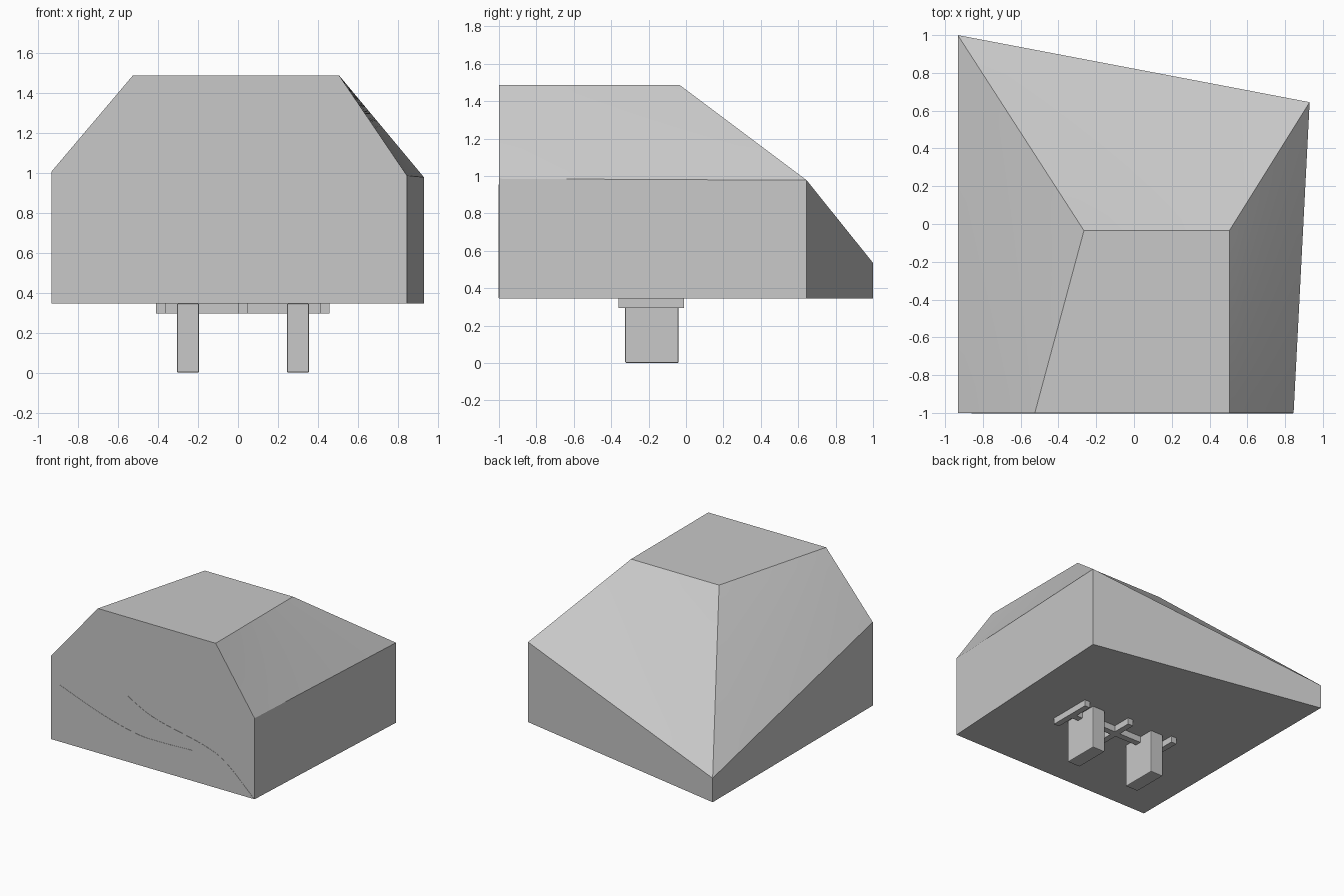
import bpy, bmesh
from math import radians
from mathutils import Vector

cube = bpy.data.objects.get("Cube")
if cube:
    bpy.data.objects.remove(cube, do_unlink=True)

# One plain grey for everything
grey = bpy.data.materials.new("plain grey")
grey.use_nodes = True
grey.diffuse_color = (0.58, 0.58, 0.58, 1)
grey.node_tree.nodes["Principled BSDF"].inputs["Base Color"].default_value = grey.diffuse_color


def finish(bm, name):
    bmesh.ops.remove_doubles(bm, verts=bm.verts, dist=0.0001)
    bmesh.ops.recalc_face_normals(bm, faces=bm.faces)
    mesh = bpy.data.meshes.new(name)
    bm.to_mesh(mesh)
    bm.free()
    mesh.materials.append(grey)
    obj = bpy.data.objects.new(name, mesh)
    bpy.context.collection.objects.link(obj)
    return obj


def box(name, lo, hi, bevel=0):
    lo, hi = Vector(lo), Vector(hi)
    bm = bmesh.new()
    bmesh.ops.create_cube(bm, size=1)
    for v in bm.verts:
        v.co = (lo + hi) / 2 + v.co * (hi - lo)
    obj = finish(bm, name)
    if bevel:
        mod = obj.modifiers.new("Soft edges", "BEVEL")
        mod.width, mod.segments = bevel, 2
    return obj


def polygon(bm, points):
    bm.faces.new([bm.verts.new(p) for p in points])


def patch(bm, a, b, c, d, steps=12):
    """Ruled sheet between the edges a-b and d-c, for twisted slopes."""
    a, b, c, d = map(Vector, (a, b, c, d))
    grid = [[bm.verts.new(a.lerp(b, i / steps).lerp(d.lerp(c, i / steps), j / steps))
             for j in range(steps + 1)] for i in range(steps + 1)]
    for i in range(steps):
        for j in range(steps):
            bm.faces.new((grid[i][j], grid[i + 1][j], grid[i + 1][j + 1], grid[i][j + 1]))


# Housing: upright walls, flat top and three twisted slopes
floor_z, roof_z = 0.345, 1.487
front_r, front_l = (-0.933, -1, 1.005), (0.845, -1, 0.985)
back_r, back_l = (-0.933, 1, 0.535), (0.93, 0.645, 0.977)
top_fr, top_fl = (-0.525, -1, roof_z), (0.505, -1, roof_z)
top_br, top_bl = (-0.265, -0.035, roof_z), (0.505, -0.035, roof_z)
eaves = [front_r, front_l, back_l, back_r]
feet = [(x, y, floor_z) for x, y, z in eaves]

bm = bmesh.new()
polygon(bm, feet)
polygon(bm, [feet[0], feet[1], front_l, top_fl, top_fr, front_r])
for i in (1, 2, 3):
    k = (i + 1) % 4
    polygon(bm, [feet[i], feet[k], eaves[k], eaves[i]])
polygon(bm, [top_fr, top_fl, top_bl, top_br])
patch(bm, top_fl, top_bl, back_l, front_l)
patch(bm, top_bl, top_br, back_r, back_l)
patch(bm, top_br, top_fr, front_r, back_r)
housing = finish(bm, "housing")
bpy.context.view_layer.objects.active = housing
housing.select_set(True)
bpy.ops.object.shade_smooth_by_angle(angle=radians(20))


# Thin wave inlay on the front face
def smooth_path(points, steps=8):
    pts = [Vector(p) for p in points]
    pts = [pts[0]] + pts + [pts[-1]]
    path = []
    for p, q, r, s in zip(pts, pts[1:], pts[2:], pts[3:]):
        for n in range(steps):
            t = n / steps
            path.append(q + (r - p) * t / 2 + (p * 2 - q * 5 + r * 4 - s) * t**2 / 2
                        + (q * 3 - p - r * 3 + s) * t**3 / 2)
    return path


edges = [
    [(0.63, 0.347), (0.5, 0.43), (0.3, 0.473), (0, 0.48), (-0.23, 0.505), (-0.5, 0.61), (-0.86, 0.795)],
    [(-0.86, 0.795), (-0.5, 0.665), (-0.2, 0.59), (0, 0.578), (0.31, 0.587)],
    [(0.31, 0.587), (0, 0.65), (-0.17, 0.74), (-0.4, 0.953)],
    [(-0.4, 0.953), (-0.2, 0.83), (0, 0.745), (0.4, 0.655), (0.6, 0.565), (0.842, 0.347)],
]
outline = [p for e in edges for p in smooth_path(e)] + [Vector(edges[-1][-1])]
bm = bmesh.new()
polygon(bm, [(p.x, -0.999, p.y) for p in outline])
sheet = bmesh.ops.extrude_face_region(bm, geom=bm.faces[:])
bmesh.ops.translate(bm, vec=(0, -0.003, 0),
                    verts=[g for g in sheet["geom"] if isinstance(g, bmesh.types.BMVert)])
finish(bm, "wave_inlay")

# Underside frame: a cross bar joining three short rails
rail_z = 0.295
box("cross_bar", (-0.4, -0.21, rail_z), (0.45, -0.16, floor_z))
for side, x in (("right", -0.41), ("middle", 0), ("left", 0.41)):
    box(side + "_rail", (x, -0.36, rail_z), (x + 0.047, -0.01, floor_z))

# Two flat legs
for side, x in (("right", -0.25), ("left", 0.3)):
    box(side + "_leg", (x - 0.055, -0.325, 0), (x + 0.055, -0.04, floor_z), bevel=0.006)
